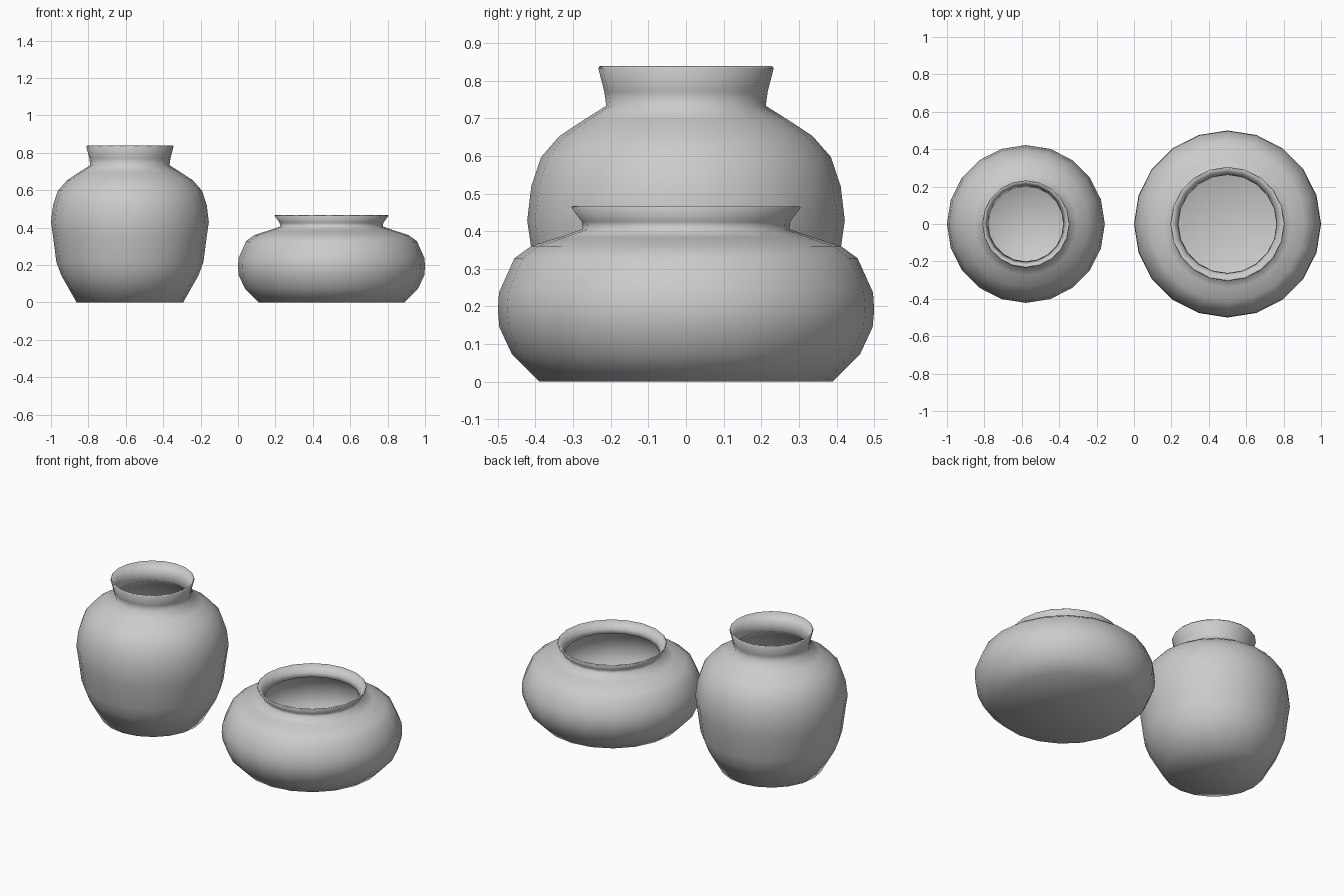
import bpy, bmesh, math

SIDES = 20


def lathe(name, centre_x, profile):
    """Revolve an (r, z) profile; first and last points lie on the axis."""
    bm = bmesh.new()
    rings = []
    for r, z in profile:
        if r == 0:
            rings.append([bm.verts.new((0, 0, z))] * SIDES)
        else:
            rings.append([bm.verts.new((r * math.cos(2 * math.pi * i / SIDES),
                                        r * math.sin(2 * math.pi * i / SIDES), z))
                          for i in range(SIDES)])
    for a, b in zip(rings, rings[1:]):
        for i in range(SIDES):
            j = (i + 1) % SIDES
            quad = [a[i], a[j], b[j], b[i]]
            bm.faces.new(list(dict.fromkeys(quad)))
    bmesh.ops.recalc_face_normals(bm, faces=bm.faces)
    for f in bm.faces:
        f.smooth = True
    mesh = bpy.data.meshes.new(name)
    bm.to_mesh(mesh)
    bm.free()
    obj = bpy.data.objects.new(name, mesh)
    obj.location.x = centre_x
    bpy.context.collection.objects.link(obj)
    return obj


# Tall jar: outside from base to rim, then inside back down to the floor
lathe("tall_jar", -0.578, [
    (0, 0), (0.285, 0), (0.367, 0.145), (0.393, 0.215), (0.412, 0.36),
    (0.422, 0.428), (0.411, 0.52), (0.385, 0.597), (0.336, 0.653),
    (0.274, 0.694), (0.212, 0.733), (0.217, 0.77), (0.233, 0.833), (0.229, 0.839),
    (0.209, 0.77), (0.2, 0.73), (0.262, 0.679), (0.322, 0.637),
    (0.367, 0.586), (0.39, 0.515), (0.4, 0.428), (0.391, 0.36),
    (0.373, 0.22), (0.348, 0.15), (0.272, 0.02), (0, 0.02)])

# Low wide bowl
lathe("wide_bowl", 0.5, [
    (0, 0), (0.39, 0), (0.463, 0.074), (0.496, 0.145), (0.5, 0.19), (0.497, 0.237),
    (0.456, 0.328), (0.412, 0.36), (0.34, 0.383), (0.275, 0.405), (0.277, 0.425),
    (0.305, 0.463), (0.3, 0.467),
    (0.267, 0.427), (0.262, 0.4), (0.335, 0.366), (0.402, 0.344),
    (0.442, 0.316), (0.477, 0.233), (0.48, 0.19), (0.477, 0.15),
    (0.447, 0.086), (0.381, 0.02), (0, 0.02)])
